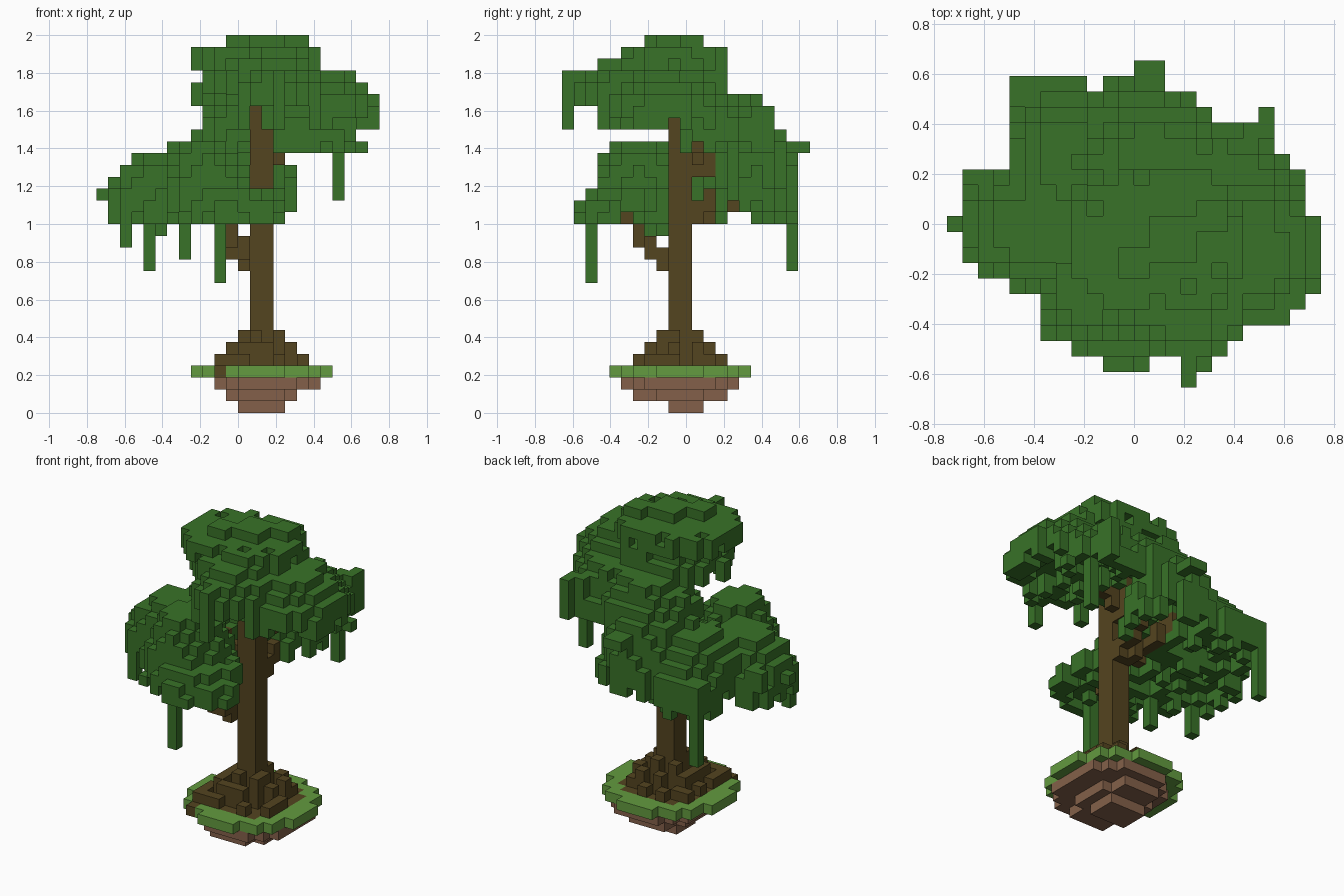
import bpy, bmesh, math, random
from mathutils import Vector, noise

cube = bpy.data.objects.get("Cube")
if cube:
    bpy.data.objects.remove(cube, do_unlink=True)

random.seed(7)
S = 1 / 16                      # block size
NX, NY, NZ = 24, 21, 32         # grid of blocks
ORIGIN = Vector((-NX * S / 2, -NY * S / 2, 0))


def material(name, rgb):
    m = bpy.data.materials.new(name)
    m.use_nodes = True
    m.diffuse_color = (*rgb, 1)
    m.node_tree.nodes["Principled BSDF"].inputs["Base Color"].default_value = (*rgb, 1)
    return m


LEAF = material("leaf green", (0.040, 0.168, 0.021))
GRASS = material("grass green", (0.125, 0.325, 0.050))
BARK = material("bark brown", (0.088, 0.058, 0.014))
SOIL = material("soil brown", (0.230, 0.118, 0.068))

parts = {}       # part name -> (cells, material)
solid = set()    # every block already used


def add(name, cells, mat):
    """Claim the free blocks of a part."""
    own = parts.setdefault(name, (set(), mat))[0]
    for c in cells:
        inside = 0 <= c[0] < NX and 0 <= c[1] < NY and 0 <= c[2] < NZ
        if inside and c not in solid:
            own.add(c)
            solid.add(c)


def box(i0, i1, j0, j1, k0, k1):
    return [(i, j, k) for i in range(i0, i1) for j in range(j0, j1) for k in range(k0, k1)]


def disc(cx, cy, rx, ry, k):
    return [(i, j, k) for i in range(NX) for j in range(NY)
            if ((i + .5 - cx) / rx) ** 2 + ((j + .5 - cy) / ry) ** 2 <= 1]


def limb(a, b):
    """Blocks along a line, with stair-stepped joins."""
    a, b = Vector(a), Vector(b)
    n = int((b - a).length * 2)
    cells = []
    for t in range(n + 1):
        i, j, k = (round(v) for v in a.lerp(b, t / n))
        cells += [(i, j, k), (i, j, k + 1)]
    return cells


def dome(cx, cy, rx, ry, low, high):
    """Ragged leaf pad: rounded top, hollow underside, uneven rim."""
    cells = []
    for i in range(NX):
        for j in range(NY):
            d = math.hypot((i + .5 - cx) / rx, (j + .5 - cy) / ry)
            wob = noise.noise(Vector((i * .45, j * .45, low)))
            d += .1 * wob
            if d >= 1:
                continue
            h = high - low
            d = max(d, 0)
            top = low + h * math.sqrt(1 - d ** 3.2) + .7 * wob
            bottom = low + h * .5 * (1 - d ** 2) + random.uniform(-.6, .6)
            if d > .6 and random.random() < .12:
                bottom -= 1
            top = min(high, max(round(top), round(bottom) + 2))
            cells += [(i, j, k) for k in range(max(round(bottom), low), top)]
    return cells


# trunk and limbs
add("trunk", box(13, 15, 9, 11, 4, 26), BARK)
for name, a, b in [
    ("front_limb", (12, 8, 12), (11, 6, 14)),
    ("front_limb", (11, 6, 15), (11, 5, 16)),
    ("back_limb", (14, 11, 16), (14, 14, 18)),
    ("back_left_limb", (13, 11, 16), (11, 15, 18)),
    ("right_limb", (14, 11, 20), (14, 12, 20)),
    ("left_limb", (12, 10, 17), (8, 10, 18)),
    ("upper_limb", (14, 11, 21), (13, 13, 23)),
]:
    add(name, limb(a, b), BARK)
add("right_limb", box(15, 16, 11, 12, 21, 22), BARK)
add("right_limb", box(15, 18, 11, 12, 22, 23), BARK)

# spreading roots, tallest beside the trunk
for i, j, k in disc(14, 10, 4.4, 4.4, 3):
    d = math.hypot(i + .5 - 14, j + .5 - 10)
    tall = 7 if d < 2.2 else 6 if d < 3.2 else 5
    if random.random() > .5:
        tall = 4
    add("roots", box(i, i + 1, j, j + 1, 3, tall), BARK)
add("roots", box(10, 11, 5, 7, 3, 4), BARK)
add("roots", box(10, 11, 6, 7, 3, 5), BARK)

# round island, stepping in below the turf
add("turf", disc(14, 10, 5.9, 5.9, 3), GRASS)
add("soil", disc(14.5, 10, 4.8, 5.1, 2), SOIL)
add("soil", disc(14, 10, 3.2, 4, 1), SOIL)
add("soil", disc(14, 10.5, 2.2, 1.9, 0), SOIL)

# leaf pads winding up round the trunk
for name, *shape in [
    ("crown_cap", 13.5, 9.4, 5.9, 4.7, 29, 31),
    ("crown_pad", 13.9, 9.4, 5.2, 4.8, 26, 30),
    ("crown_front_pad", 15.4, 5.8, 4.3, 4.3, 26, 30),
    ("right_pad", 19, 9, 5, 5.2, 24, 29),
    ("right_back_pad", 17.8, 13.3, 4.9, 3.5, 22, 27),
    ("crown_back_pad", 13.5, 14.2, 5, 4, 22, 27),
    ("back_pad", 12.2, 16.1, 4.6, 3.9, 17, 25),
    ("left_back_pad", 7.9, 14.7, 4.3, 5, 16, 23),
    ("left_pad", 5.7, 10.3, 5.1, 4.1, 16, 22),
    ("front_left_pad", 9.3, 6.5, 3.8, 4.2, 16, 23),
    ("front_low_pad", 11.5, 4.5, 4.1, 3.4, 16, 19),
]:
    add(name, dome(*shape), LEAF)

# hanging vines: column, row, lowest and highest block
for i, j, low, high in [
    (10, 2, 11, 17), (4, 19, 12, 18), (2, 7, 14, 19), (7, 7, 13, 19),
    (20, 14, 18, 24), (15, 0, 24, 29), (12, 3, 24, 28), (18, 3, 24, 28),
    (5, 8, 15, 18),
]:
    add("vines", box(i, i + 1, j, j + 1, low, high), LEAF)

# stray leaf blocks on the rims and crown
for b in [(19, 21, 16, 17, 22, 26), (20, 21, 17, 18, 22, 26), (12, 14, 19, 21, 22, 23),
          (0, 2, 10, 11, 18, 19), (22, 24, 10, 11, 24, 27), (22, 24, 7, 9, 24, 27),
          (15, 16, 1, 2, 27, 29), (4, 9, 18, 20, 17, 20), (13, 16, 8, 11, 31, 32),
          (11, 13, 7, 9, 31, 32), (16, 18, 10, 12, 31, 32), (1, 3, 13, 14, 18, 20)]:
    add("stray_leaves", box(*b), LEAF)

# mesh only the exposed block faces
SIDES = [Vector(v) for v in ((1, 0, 0), (0, 1, 0), (0, 0, 1))]
for name, (cells, mat) in parts.items():
    bm = bmesh.new()
    for c in sorted(cells):
        mid = Vector(c) + Vector((.5, .5, .5))
        for axis in range(3):
            for sign in (1, -1):
                n = SIDES[axis] * sign
                if tuple(int(v) for v in Vector(c) + n) in solid:
                    continue
                u = SIDES[(axis + 1) % 3] / 2
                w = n.cross(u)
                f = mid + n / 2
                ring = (f + u + w, f - u + w, f - u - w, f + u - w)
                bm.faces.new([bm.verts.new(ORIGIN + p * S) for p in ring])
    bmesh.ops.remove_doubles(bm, verts=bm.verts, dist=S / 100)
    mesh = bpy.data.meshes.new(name)
    bm.to_mesh(mesh)
    bm.free()
    mesh.materials.append(mat)
    bpy.context.collection.objects.link(bpy.data.objects.new(name, mesh))
